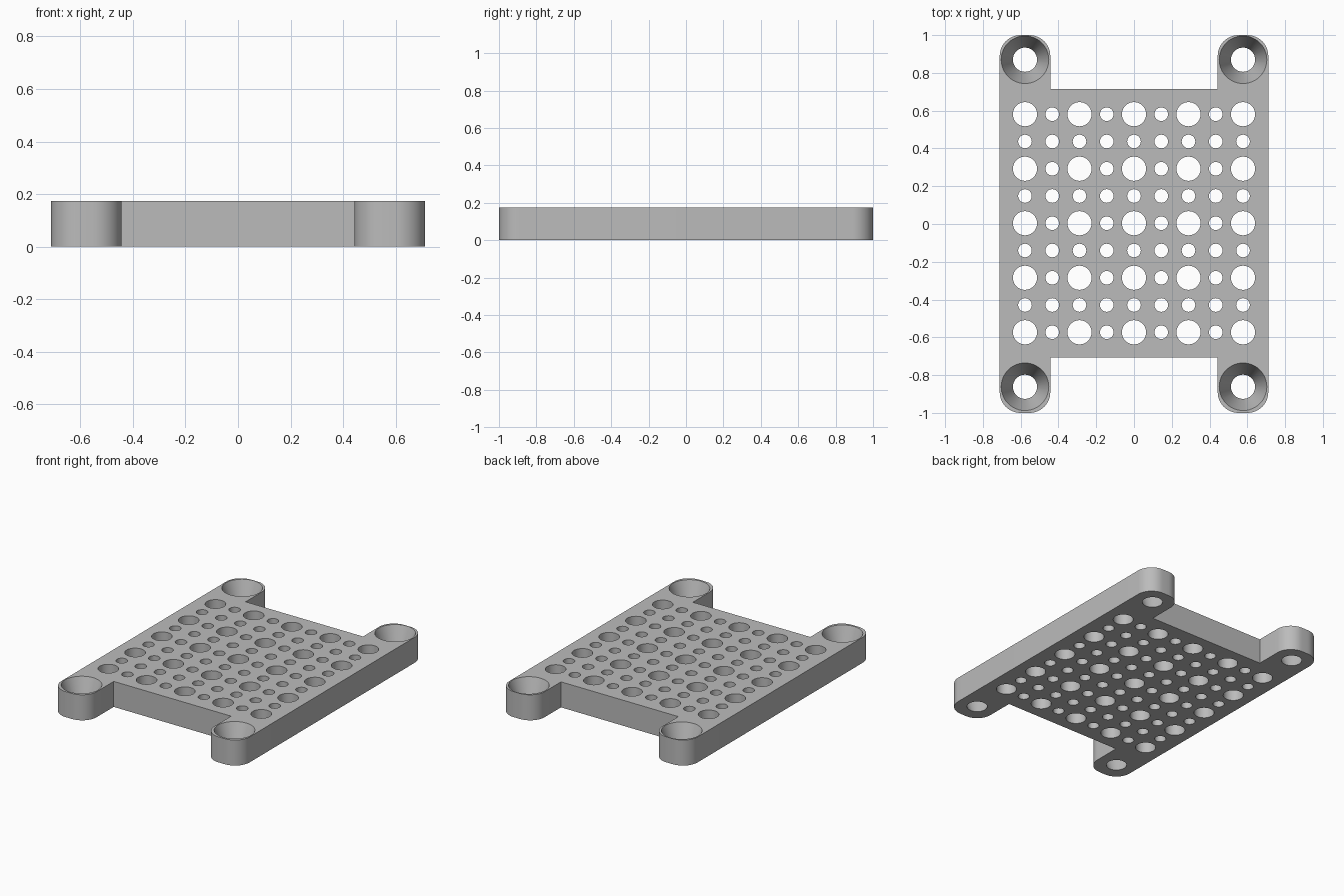
import bpy, bmesh, math
from mathutils import Matrix, Vector

cube = bpy.data.objects.get("Cube")
if cube:
    bpy.data.objects.remove(cube, do_unlink=True)

THICK = 0.174      # plate thickness
HALF = 0.711       # half width of the square body
INNER = 0.443      # inner edge of the mounting ears
PITCH = 0.1443     # spacing of the hole grid
SHIFT = 0.004      # slight offset of the body and holes along y
ROUND = 0.11       # ear corner radius

grey = bpy.data.materials.new("plain grey")
grey.use_nodes = True
colour = (0.5, 0.5, 0.5, 1)
grey.diffuse_color = colour
grey.node_tree.nodes["Principled BSDF"].inputs["Base Color"].default_value = colour


def make_object(name, bm):
    mesh = bpy.data.meshes.new(name)
    bm.normal_update()
    bm.to_mesh(mesh)
    bm.free()
    obj = bpy.data.objects.new(name, mesh)
    bpy.context.collection.objects.link(obj)
    mesh.materials.append(grey)
    return obj


def arc(cx, cy, start, steps=12):
    """Quarter turn, counter-clockwise, starting at an angle in degrees."""
    angles = [math.radians(start + 90 * i / steps) for i in range(steps + 1)]
    return [(cx + ROUND * math.cos(a), cy + ROUND * math.sin(a)) for a in angles]


def ear(x0, x1, end):
    """Rounded end of one ear, for the +y side."""
    return arc(x1 - ROUND, end - ROUND, 0) + arc(x0 + ROUND, end - ROUND, 90)


# Outline: two ears and the notch between them, then the same turned half round
def half_outline(edge):
    return ear(INNER, HALF, 1) + [(INNER, edge), (-INNER, edge)] + ear(-HALF, -INNER, 1)


outline = half_outline(HALF + SHIFT)
outline += [(-x, -y) for x, y in half_outline(HALF - SHIFT)]

# Plate body
bm = bmesh.new()
face = bm.faces.new([bm.verts.new((x, y, 0)) for x, y in outline])
top = bmesh.ops.extrude_face_region(bm, geom=[face])
verts = [g for g in top["geom"] if isinstance(g, bmesh.types.BMVert)]
bmesh.ops.translate(bm, verts=verts, vec=Vector((0, 0, THICK)))
bmesh.ops.recalc_face_normals(bm, faces=bm.faces)
plate = make_object("perforated_plate", bm)

# Cutters: a grid of large and small holes and four tapered screw holes
bm = bmesh.new()
MARGIN = 0.02


def add_hole(x, y, low, high, sides):
    extra = (high - low) / THICK * MARGIN
    bmesh.ops.create_cone(
        bm, cap_ends=True, segments=sides, radius1=low - extra, radius2=high + extra,
        depth=THICK + 2 * MARGIN, matrix=Matrix.Translation((x, y + SHIFT, THICK / 2)))


for i in range(-4, 5):
    for j in range(-4, 5):
        large = i % 2 == 0 and j % 2 == 0
        radius = 0.064 if large else 0.036
        add_hole(i * PITCH, j * PITCH, radius, radius, 40 if large else 32)
for sx in (-1, 1):
    for sy in (-1, 1):
        add_hole(sx * 4 * PITCH, sy * 6 * PITCH, 0.064, 0.126, 48)
cutter = make_object("hole_cutter", bm)
cutter.hide_render = True

# Cut the holes, then remove the helper
cut = plate.modifiers.new("holes", "BOOLEAN")
cut.operation = "DIFFERENCE"
cut.solver = "EXACT"
cut.object = cutter
bpy.ops.object.select_all(action="DESELECT")
bpy.context.view_layer.objects.active = plate
plate.select_set(True)
bpy.ops.object.modifier_apply(modifier=cut.name)
bpy.data.objects.remove(cutter, do_unlink=True)
bpy.ops.object.shade_smooth_by_angle(angle=math.radians(30))
